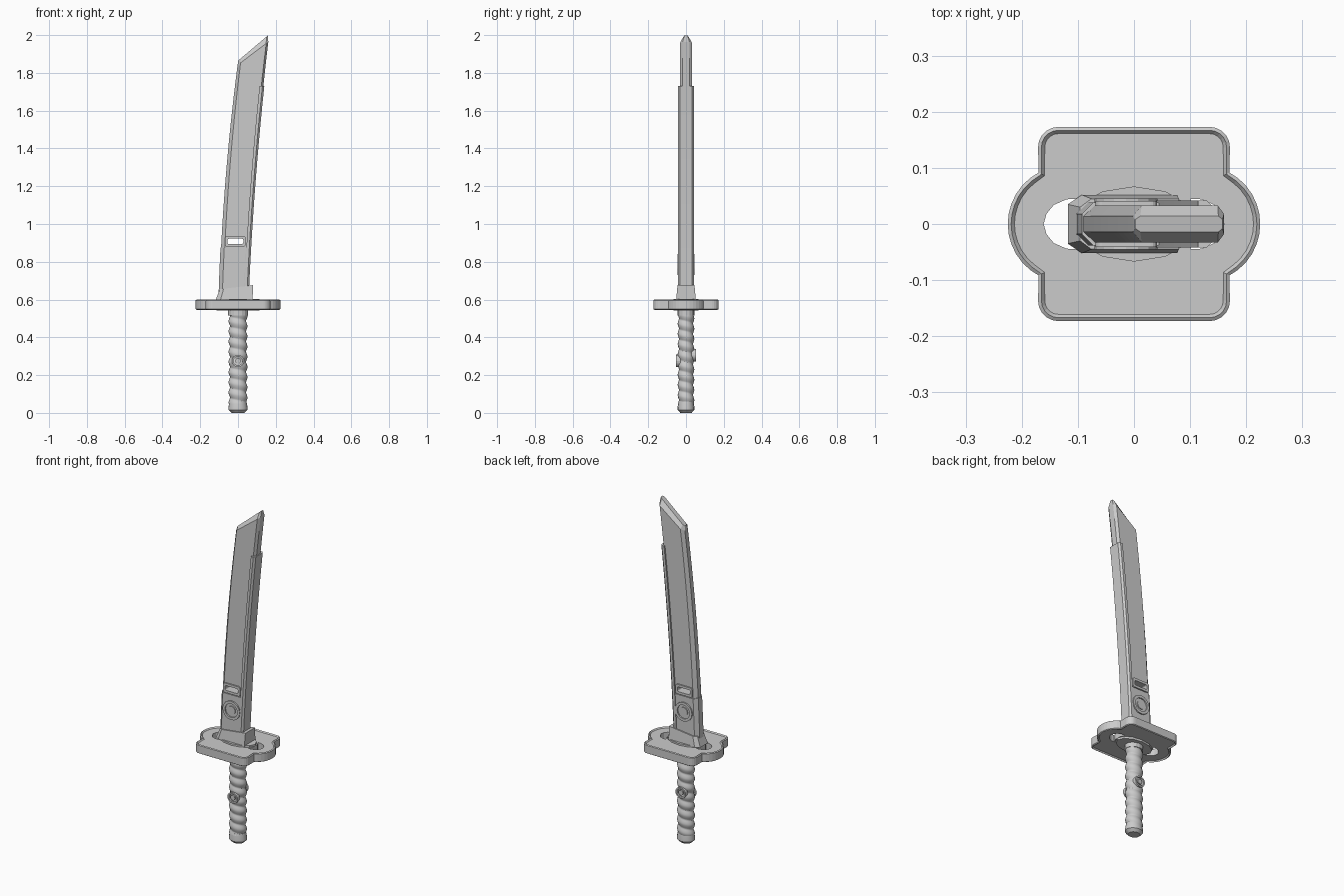
import bpy, bmesh, math
from mathutils import Matrix, Vector

if "Cube" in bpy.data.objects:
    bpy.data.objects.remove(bpy.data.objects["Cube"])

steel = bpy.data.materials.new("grey steel")
steel.diffuse_color = (0.6, 0.6, 0.6, 1)
steel.use_nodes = True
steel.node_tree.nodes["Principled BSDF"].inputs["Base Color"].default_value = steel.diffuse_color


def finish(name, bm, smooth=False):
    bmesh.ops.recalc_face_normals(bm, faces=bm.faces[:])
    me = bpy.data.meshes.new(name)
    bm.to_mesh(me)
    bm.free()
    me.materials.append(steel)
    ob = bpy.data.objects.new(name, me)
    bpy.context.collection.objects.link(ob)
    if smooth:
        bpy.ops.object.select_all(action='DESELECT')
        ob.select_set(True)
        bpy.context.view_layer.objects.active = ob
        bpy.ops.object.shade_smooth_by_angle(angle=math.radians(35))
    return ob


def loft(name, rings, smooth=False):
    bm = bmesh.new()
    vs = [[bm.verts.new(p) for p in r] for r in rings]
    n = len(rings[0])
    for a, b in zip(vs, vs[1:]):
        for i in range(n):
            j = (i + 1) % n
            bm.faces.new((a[i], a[j], b[j], b[i]))
    bm.faces.new(vs[0])
    bm.faces.new(vs[-1])
    return finish(name, bm, smooth)


def section(L, R, left, right):
    """Symmetric section between two (x, z) points; left/right hold (inset, half thickness)."""
    L, R = Vector((L[0], 0, L[1])), Vector((R[0], 0, R[1]))
    d = (R - L).normalized()
    half = [(L + d * s, y) for s, y in left] + [(R - d * s, y) for s, y in right]
    return ([Vector((p.x, -y, p.z)) for p, y in half]
            + [Vector((p.x, y, p.z)) for p, y in reversed(half)])


def prism(name, pts, lo, hi, front=False):
    """Extrude a 2D outline along z, or along y when front is set."""
    place = (lambda p, h: (p[0], h, p[1])) if front else (lambda p, h: (p[0], p[1], h))
    return loft(name, [[place(p, lo) for p in pts], [place(p, hi) for p in pts]])


def ellipse(cx, cy, rx, ry, n):
    return [(cx + rx * math.cos(2 * math.pi * i / n),
             cy + ry * math.sin(2 * math.pi * i / n)) for i in range(n)]


def rounded(cx, cy, hx, hy, r, n=4):
    pts = []
    for k, (sx, sy) in enumerate(((1, 1), (-1, 1), (-1, -1), (1, -1))):
        for i in range(n + 1):
            a = math.pi / 2 * (k + i / n)
            pts.append((cx + sx * (hx - r) + r * math.cos(a),
                        cy + sy * (hy - r) + r * math.sin(a)))
    return pts


def cut(ob, cutter):
    m = ob.modifiers.new("cut", 'BOOLEAN')
    m.operation, m.solver, m.object = 'DIFFERENCE', 'EXACT', cutter
    bpy.context.view_layer.update()
    me = bpy.data.meshes.new_from_object(ob.evaluated_get(bpy.context.evaluated_depsgraph_get()))
    ob.modifiers.clear()
    ob.data = me
    bpy.data.objects.remove(cutter)


# Blade outline curves
def xl(z):
    u = z - 0.62
    return -0.1 + 0.03 * u + 0.041 * u * u


def xr(z):
    u = z - 0.62
    return 0.052 + 0.043 * u + 0.028 * u * u


# Blade, bevelled on the edge and on the slanted tip
rings = []
N = 16
for i in range(N + 1):
    t = i / N * 0.985
    zl, zr = 0.62 + 1.24 * t, 0.62 + 1.365 * t
    rings.append(section((xl(zl), zl), (xr(zr), zr),
                         [(0, 0.014), (0.02, 0.033)], [(0.014, 0.033), (0, 0.018)]))
rings.append(section((0.002, 1.866), (0.158, 1.998),
                     [(0, 0.008), (0.012, 0.014)], [(0.01, 0.014), (0, 0.008)]))
blade = loft("blade", rings)

# Thicker spine rail along the back of the blade
rings = []
for i in range(15):
    z = 0.64 + (1.73 - 0.64) * i / 14
    rings.append(section((xr(z) - 0.02, z), (xr(z) + 0.005, z),
                         [(0, 0.042)], [(0.01, 0.042), (0, 0.032)]))
loft("spine_rail", rings)

# Thicker lower sleeve of the blade
rings = []
for i in range(5):
    z = 0.64 + 0.235 * i / 4
    rings.append(section((xl(z) - 0.003, z), (xr(z) - 0.012, z),
                         [(0, 0.018), (0.02, 0.038)], [(0.01, 0.038), (0, 0.036)]))
loft("lower_sleeve", rings)

# Slot through the blade with a raised frame
SX, SZ = -0.014, 0.908
frame = prism("slot_frame", rounded(SX, SZ, 0.055, 0.028, 0.012), -0.041, 0.041, True)
for ob in (blade, frame):
    cut(ob, prism("slot_cutter", rounded(SX, SZ, 0.042, 0.014, 0.008), -0.1, 0.1, True))


# Round ornaments: a raised ring around a plain boss
def ornament(name, x, z, r, y0, y1, side):
    a, b = sorted((side * y0, side * y1))
    ring = prism(name + "_ring", ellipse(x, z, r, r, 16), a, b, True)
    cut(ring, prism("ring_cutter", ellipse(x, z, r * 0.72, r * 0.72, 16), a - 0.1, b + 0.1, True))
    a, b = sorted((side * y0, side * (y1 - 0.002)))
    prism(name + "_boss", ellipse(x, z, r * 0.45, r * 0.45, 12), a, b, True)


for side, label in ((-1, "front"), (1, "back")):
    ornament("blade_ornament_" + label, -0.014, 0.785, 0.056, 0.03, 0.045, side)
    ornament("grip_ornament_" + label, 0, 0.275 if side < 0 else 0.305, 0.033, 0.03, 0.052, side)

# Blade collar above the guard
loft("blade_collar", [
    section((-0.118, 0.598), (0.077, 0.598), [(0, 0.035), (0.025, 0.052)], [(0, 0.052)]),
    section((-0.096, 0.655), (0.08, 0.676), [(0, 0.03), (0.02, 0.045)], [(0, 0.045)])])

# Guard: rounded rectangle with round side lobes
quarter = []
for i in range(7):                                   # side lobe
    a = math.radians(62) * i / 6
    quarter.append((0.121 + 0.104 * math.cos(a), 0.104 * math.sin(a)))
for i in range(6):                                   # corner
    a = math.pi / 2 * i / 5
    quarter.append((0.135 + 0.036 * math.cos(a), 0.137 + 0.036 * math.sin(a)))
half = quarter + [(-x, y) for x, y in reversed(quarter)]
outline = half + [(x, -y) for x, y in reversed(half[1:-1])]
guard = prism("guard", outline, 0.55, 0.596)
bm = bmesh.new()
bm.from_mesh(guard.data)
for sign in (1, -1):
    caps = [f for f in bm.faces if f.normal.z * sign > 0.9]
    bmesh.ops.inset_region(bm, faces=caps, thickness=0.006, depth=0.004)
    bmesh.ops.inset_region(bm, faces=caps, thickness=0.006, depth=-0.007)
bm.to_mesh(guard.data)
bm.free()

# Crescent openings at both ends of the guard
for s in (1, -1):
    arc = [(0.10, 0.045), (0.12, 0.044), (0.143, 0.034), (0.156, 0.018), (0.161, 0)]
    hole = arc + [(x, -y) for x, y in reversed(arc[:-1])] + [(0.112, -0.02), (0.112, 0.02)]
    cut(guard, prism("hole_cutter", [(s * x, y) for x, y in hole], 0.4, 0.7))

# Washers above and below the guard, and the grip throat
prism("upper_washer", ellipse(0, 0, 0.113, 0.067, 12), 0.585, 0.603)
prism("lower_washer", ellipse(0, 0, 0.113, 0.067, 12), 0.541, 0.56)
prism("grip_throat", ellipse(0, 0, 0.053, 0.045, 16), 0.515, 0.545)

# Grip with a spiral wrap
rings = []
for i in range(109):
    z = 0.05 + 0.47 * i / 108
    ring = []
    for k in range(24):
        a = 2 * math.pi * k / 24
        f = (z / 0.054 + k / 24) % 1
        r = 0.050 - 0.009 * abs(2 * f - 1) ** 1.6
        ring.append((r * math.cos(a), r * 0.88 * math.sin(a), z))
    rings.append(ring)
loft("wrapped_grip", rings, True)

# Pommel cap
loft("pommel", [[(x, y, z) for x, y in ellipse(0, 0, r, r * 0.88, 16)]
                for r, z in ((0.034, 0), (0.051, 0.016), (0.051, 0.028), (0.045, 0.06))], True)
